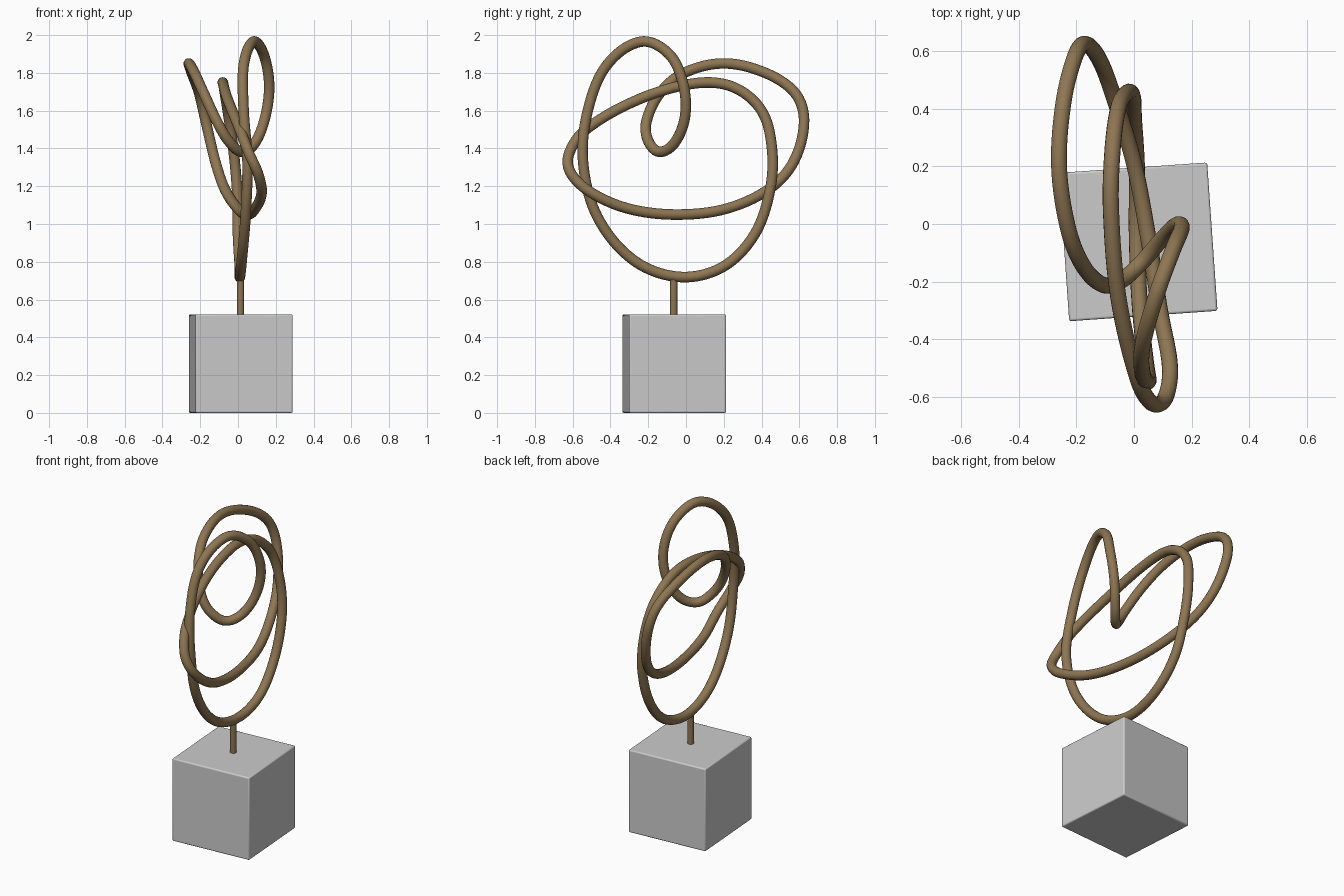
import bpy, math
from mathutils import Vector

if "Cube" in bpy.data.objects:
    bpy.data.objects.remove(bpy.data.objects["Cube"])


def material(name, rgb):
    m = bpy.data.materials.new(name)
    m.diffuse_color = (*rgb, 1)
    m.use_nodes = True
    m.node_tree.nodes["Principled BSDF"].inputs["Base Color"].default_value = m.diffuse_color
    return m


bronze = material("bronze", (0.27, 0.18, 0.085))
silver = material("silver grey", (0.6, 0.6, 0.6))

# Knotted closed loop: path points (x, y, z)
path = [
    (0.01, -0.04, 0.72), (0.02, -0.28, 0.81), (0.04, -0.47, 1.04), (0.05, -0.545, 1.33),
    (0.03, -0.52, 1.60), (0.03, -0.42, 1.84), (0.08, -0.24, 1.965), (0.135, -0.09, 1.90),
    (0.165, -0.015, 1.74), (0.145, -0.005, 1.57), (0.09, -0.06, 1.43), (0.02, -0.14, 1.382),
    (-0.05, -0.20, 1.44), (-0.11, -0.21, 1.54), (-0.18, -0.14, 1.69), (-0.23, -0.01, 1.80),
    (-0.26, 0.20, 1.85), (-0.245, 0.42, 1.80), (-0.205, 0.58, 1.69), (-0.17, 0.625, 1.54),
    (-0.12, 0.57, 1.33), (-0.07, 0.44, 1.185), (0.00, 0.21, 1.08), (0.05, -0.05, 1.05),
    (0.09, -0.30, 1.08), (0.125, -0.50, 1.165), (0.105, -0.61, 1.27), (0.06, -0.62, 1.37),
    (0.01, -0.53, 1.50), (-0.055, -0.25, 1.66), (-0.08, 0.05, 1.745), (-0.075, 0.25, 1.725),
    (-0.055, 0.40, 1.60), (-0.025, 0.455, 1.40), (-0.005, 0.445, 1.18), (0.0, 0.36, 0.94),
    (0.01, 0.19, 0.77),
]
curve = bpy.data.curves.new("knotted_loop", "CURVE")
curve.dimensions = "3D"
curve.bevel_depth = 0.028
curve.bevel_resolution = 6
curve.resolution_u = 10
spline = curve.splines.new("BEZIER")
spline.bezier_points.add(len(path) - 1)
spline.use_cyclic_u = True
pts = [Vector(p) for p in path]
for i, bp in enumerate(spline.bezier_points):
    prev, here, nxt = pts[i - 1], pts[i], pts[(i + 1) % len(pts)]
    tangent = (nxt - prev).normalized()
    bp.handle_left_type = bp.handle_right_type = "FREE"
    bp.co = here
    bp.handle_left = here - tangent * (here - prev).length / 3
    bp.handle_right = here + tangent * (nxt - here).length / 3
loop = bpy.data.objects.new("knotted_loop", curve)
bpy.context.collection.objects.link(loop)
bpy.context.view_layer.objects.active = loop
loop.select_set(True)
bpy.ops.object.convert(target="MESH")
loop = bpy.context.object
loop.data.materials.clear()
loop.data.materials.append(bronze)
bpy.ops.object.shade_smooth()

# Thin support stem between block and loop
bpy.ops.mesh.primitive_cylinder_add(vertices=24, radius=0.019, depth=0.22,
                                    location=(0.013, -0.065, 0.61))
stem = bpy.context.object
stem.name = "support_stem"
stem.data.materials.append(bronze)
bpy.ops.object.shade_smooth_by_angle()

# Plinth block with softened edges, turned slightly
bpy.ops.mesh.primitive_cube_add(size=1, location=(0.0145, -0.062, 0.261),
                                rotation=(0, 0, math.radians(4)))
block = bpy.context.object
block.name = "plinth_block"
block.scale = (0.516, 0.516, 0.522)
bpy.ops.object.transform_apply(location=False, rotation=False, scale=True)
bevel = block.modifiers.new("soft_edges", "BEVEL")
bevel.width = 0.008
bevel.segments = 3
block.data.materials.append(silver)
bpy.ops.object.shade_smooth_by_angle()
